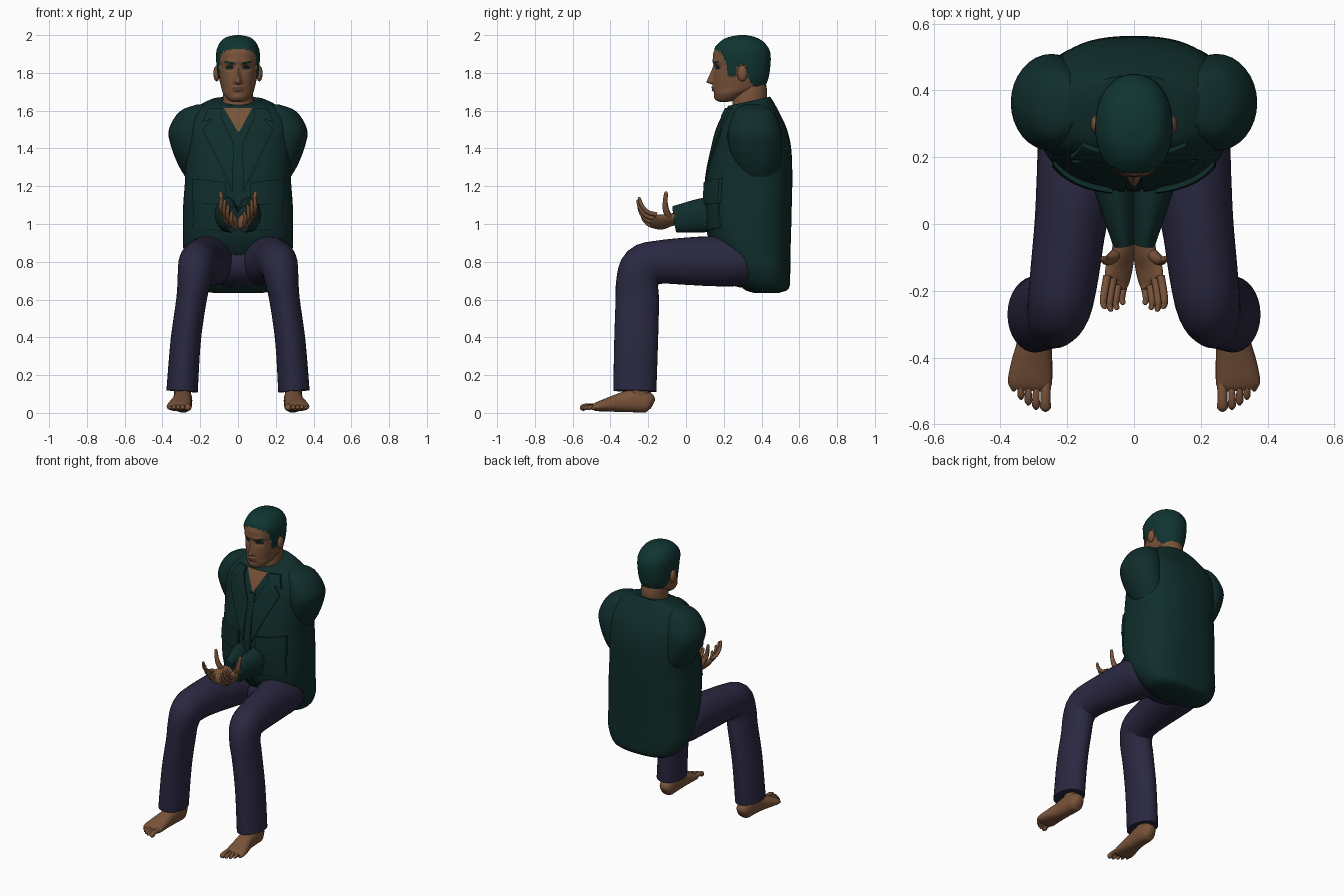
import bpy, bmesh, math
from math import sin, cos, pi, exp
from mathutils import Vector
from mathutils.bvhtree import BVHTree


def material(name, rgb):
    m = bpy.data.materials.new(name)
    m.diffuse_color = (*rgb, 1)
    return m


JACKET = material("dark teal cloth", (0.005, 0.027, 0.025))
TROUSER = material("dark indigo cloth", (0.023, 0.021, 0.052))
SKIN = material("brown skin", (0.19, 0.087, 0.042))
HAIR = material("teal black hair", (0.005, 0.035, 0.031))
EYE = material("eye dark", (0.006, 0.014, 0.016))
LIP = material("lip brown", (0.12, 0.05, 0.028))


def finish(name, bm, mats, angle=50):
    bmesh.ops.recalc_face_normals(bm, faces=bm.faces[:])
    me = bpy.data.meshes.new(name)
    for f in bm.faces:
        f.smooth = True
    bm.to_mesh(me)
    bm.free()
    for m in mats:
        me.materials.append(m)
    me.set_sharp_from_angle(angle=math.radians(angle))
    ob = bpy.data.objects.new(name, me)
    bpy.context.collection.objects.link(ob)
    return ob


def spline(rows, steps):
    """Catmull-Rom through rows of numbers."""
    out = []
    for i in range(len(rows) - 1):
        p0, p1, p2 = rows[max(i - 1, 0)], rows[i], rows[i + 1]
        p3 = rows[min(i + 2, len(rows) - 1)]
        for k in range(steps):
            t = k / steps
            out.append([0.5 * (2 * b + (c - a) * t + (2 * a - 5 * b + 4 * c - d) * t * t
                               + (3 * b - a - 3 * c + d) * t ** 3)
                        for a, b, c, d in zip(p0, p1, p2, p3)])
    out.append(list(rows[-1]))
    return out


def loft_bm(rows, steps=4, n=24, side=(1, 0, 0), flat=False, power=2.0):
    """Skin rings (x, y, z, half width, half depth, tilt) along a path."""
    rows = spline(rows, steps)
    bm = bmesh.new()
    rings = []
    for i, r in enumerate(rows):
        c = Vector(r[:3])
        t = Vector(rows[min(i + 1, len(rows) - 1)][:3]) - Vector(rows[max(i - 1, 0)][:3])
        if flat:
            t = Vector((0, 0, 1))
        t.normalize()
        s = Vector(side)
        s = (s - t * s.dot(t)).normalized()
        u = t.cross(s)
        ring = []
        for k in range(n):
            ca, sa = cos(2 * pi * k / n), sin(2 * pi * k / n)
            p = c + s * (r[3] * math.copysign(abs(ca) ** (2 / power), ca)) \
                + u * (r[4] * math.copysign(abs(sa) ** (2 / power), sa))
            if len(r) > 5:
                p.z += r[5] * (p.y - c.y)
            ring.append(bm.verts.new(p))
        rings.append(ring)
    for a, b in zip(rings, rings[1:]):
        for k in range(n):
            bm.faces.new((a[k], a[(k + 1) % n], b[(k + 1) % n], b[k]))
    bm.faces.new(rings[0])
    bm.faces.new(rings[-1])
    return bm


def loft(name, rows, mat, **kw):
    return finish(name, loft_bm(rows, **kw), [mat])


def levels(table):
    """(z, front y, back y, half width[, tilt]) to loft rows."""
    return [(0, (f + b) / 2, z, w, (b - f) / 2, *rest) for z, f, b, w, *rest in table]


def ball(name, loc, scale, mat):
    bm = bmesh.new()
    bmesh.ops.create_uvsphere(bm, u_segments=24, v_segments=14, radius=1)
    for v in bm.verts:
        v.co = Vector([a * b + c for a, b, c in zip(v.co, scale, loc)])
    return finish(name, bm, [mat])


# Jacket body
body = loft("jacket_body", levels([
    (0.635, 0.36, 0.49, 0.13, 0), (0.66, 0.30, 0.545, 0.22, 0), (0.75, 0.24, 0.552, 0.275, 0),
    (0.85, 0.165, 0.553, 0.288, 0), (0.94, 0.12, 0.556, 0.292, 0), (1.10, 0.105, 0.56, 0.29, 0),
    (1.25, 0.11, 0.563, 0.28, 0), (1.40, 0.14, 0.557, 0.285, 0), (1.50, 0.165, 0.535, 0.29, 0),
    (1.57, 0.19, 0.50, 0.27, 0.05), (1.625, 0.21, 0.465, 0.205, 0.15),
    (1.65, 0.225, 0.445, 0.15, 0.22)]), JACKET, n=64, flat=True, power=2.5)
tree = BVHTree.FromPolygons([v.co for v in body.data.vertices],
                            [p.vertices[:] for p in body.data.polygons])


def plate(name, corners, mat, lift, n=10):
    """Thin patch laid on the jacket front; corners are (x, z) in order."""
    a, b, c, d = [Vector(p) for p in corners]
    bm = bmesh.new()
    grid = []
    for i in range(n + 1):
        for j in range(n + 1):
            p = a.lerp(b, i / n).lerp(d.lerp(c, i / n), j / n)
            hit = tree.ray_cast(Vector((p.x, -1, p.y)), Vector((0, 1, 0)))[0]
            y = hit.y if hit else 0.25
            grid.append((bm.verts.new((p.x, y - lift, p.y)), bm.verts.new((p.x, y + 0.003, p.y))))
    for layer in (0, 1):
        for i in range(n):
            for j in range(n):
                q = i * (n + 1) + j
                bm.faces.new([grid[m][layer] for m in (q, q + 1, q + n + 2, q + n + 1)])
    rim = [k for k in range(n)] + [k * (n + 1) + n for k in range(n)] \
        + [n * (n + 1) + n - k for k in range(n)] + [(n - k) * (n + 1) for k in range(n)]
    for p, q in zip(rim, rim[1:] + rim[:1]):
        bm.faces.new((grid[p][0], grid[q][0], grid[q][1], grid[p][1]))
    return finish(name, bm, [mat], 35)


# Open neck, front edge, lapels, collar and pockets
plate("open_neck_skin", [(-0.075, 1.615), (0.075, 1.615), (0.008, 1.49), (-0.002, 1.49)], SKIN, 0.004)
plate("front_edge", [(-0.022, 1.48), (0.02, 1.48), (0.02, 0.8), (-0.022, 0.8)], JACKET, 0.007, 14)
for s in (-1, 1):
    plate("lapel", [(s * 0.10, 1.60), (s * 0.185, 1.50), (s * 0.03, 1.17), (s * 0.022, 1.42)], JACKET, 0.009)
    plate("collar_leaf", [(s * 0.085, 1.615), (s * 0.155, 1.615), (s * 0.19, 1.54), (s * 0.09, 1.57)], JACKET, 0.013)
    plate("pocket", [(s * 0.07, 1.21), (s * 0.235, 1.23), (s * 0.24, 0.98), (s * 0.07, 0.96)], JACKET, 0.008)
    plate("pocket_flap", [(s * 0.065, 1.22), (s * 0.24, 1.24), (s * 0.245, 1.11), (s * 0.065, 1.10)], JACKET, 0.016)

# Neck
loft("neck", levels([(1.55, 0.25, 0.42, 0.09), (1.64, 0.245, 0.425, 0.082), (1.70, 0.25, 0.43, 0.08),
                     (1.76, 0.27, 0.42, 0.075)]), SKIN, n=32, flat=True)

# Head with face relief, hair, eyes and lips
bm = loft_bm(levels([
    (1.646, 0.18, 0.22, 0.025), (1.658, 0.158, 0.27, 0.052), (1.69, 0.15, 0.33, 0.078),
    (1.72, 0.147, 0.40, 0.088), (1.76, 0.146, 0.425, 0.097), (1.80, 0.148, 0.435, 0.103),
    (1.84, 0.147, 0.44, 0.107), (1.88, 0.142, 0.442, 0.11), (1.92, 0.15, 0.435, 0.107),
    (1.96, 0.185, 0.405, 0.088), (1.982, 0.225, 0.365, 0.06), (1.993, 0.28, 0.32, 0.015)]),
    steps=7, n=128, flat=True, power=2.15)


def g(v, c, w):
    return exp(-((v - c) / w) ** 2)


def hairline(y):
    pts = [(0, 1.93), (0.15, 1.93), (0.19, 1.905), (0.215, 1.86), (0.225, 1.785), (0.265, 1.785),
           (0.275, 1.84), (0.315, 1.84), (0.335, 1.76), (0.38, 1.715), (0.6, 1.70)]
    for (y0, z0), (y1, z1) in zip(pts, pts[1:]):
        if y <= y1:
            return z0 + (z1 - z0) * (y - y0) / (y1 - y0) + 0.004 * sin(y * 420)
    return 1.7


bm.normal_update()
moves = []
for v in bm.verts:
    x, y, z = v.co
    d = Vector()
    if z > hairline(y):
        d = Vector((x, y - 0.3, z - 1.82)).normalized() * 0.007
    elif y < 0.23:
        w = 0.007 + 0.011 * max(0, min(1, (1.83 - z) / 0.08))
        ridge = max(0, min(1, (1.845 - z) / 0.09)) if z > 1.75 else g(z, 1.75, 0.009)
        d.y -= 0.037 * ridge * g(x, 0, w)
        d.y += 0.013 * g(abs(x), 0.042, 0.022) * g(z, 1.828, 0.016)
        d.y -= 0.007 * g(abs(x), 0.04, 0.04) * g(z, 1.858, 0.012)
        d.y -= 0.012 * g(x, 0, 0.026) * (g(z, 1.724, 0.008) + g(z, 1.709, 0.007))
        d.y -= 0.005 * g(x, 0, 0.025) * g(z, 1.672, 0.014)
    moves.append((v, d))
for f in bm.faces:
    c = f.calc_center_median()
    ax = abs(c.x)
    if c.z > hairline(c.y):
        f.material_index = 1
    elif c.y < 0.24:
        if ((ax - 0.044) / 0.024) ** 2 + ((c.z - 1.828) / 0.011) ** 2 < 1:
            f.material_index = 2
        elif 0.016 < ax < 0.072 and abs(c.z - 1.848 - 0.2 * (ax - 0.016) + 5 * (ax - 0.05) ** 2 * (ax > 0.05)) < 0.005:
            f.material_index = 1
        elif (ax / 0.031) ** 2 + ((c.z - 1.716) / 0.011) ** 2 < 1:
            f.material_index = 3
for v, d in moves:
    v.co += d
finish("head", bm, [SKIN, HAIR, EYE, LIP], 70)

for s in (-1, 1):
    # Ear
    ball("ear", (s * 0.113, 0.298, 1.797), (0.017, 0.027, 0.042), SKIN)

    # Upper sleeve, tucked into the body, and forearm sleeve
    loft("upper_sleeve", [(s * x, y, z, a, b) for x, y, z, a, b in (
        (0.19, 0.355, 1.632, 0.03, 0.05), (0.225, 0.358, 1.595, 0.085, 0.105),
        (0.248, 0.362, 1.50, 0.118, 0.14), (0.245, 0.367, 1.42, 0.112, 0.142),
        (0.215, 0.375, 1.32, 0.105, 0.125), (0.185, 0.38, 1.25, 0.095, 0.095))],
        JACKET, n=32, flat=True)
    loft("forearm_sleeve", [(s * 0.075, 0.2, 1.06, 0.07, 0.095), (s * 0.052, 0.08, 1.045, 0.058, 0.09),
                            (s * 0.03, -0.06, 1.025, 0.033, 0.07)], JACKET, n=24)

    # Palm, fingers and thumb
    loft("palm", [(s * 0.028, -0.03, 1.03, 0.04, 0.026), (s * 0.032, -0.08, 1.022, 0.042, 0.024),
                  (s * 0.043, -0.125, 1.01, 0.052, 0.022), (s * 0.052, -0.17, 1.015, 0.048, 0.016),
                  (s * 0.054, -0.182, 1.022, 0.03, 0.008)],
         SKIN, n=20, side=(s * 0.72, 0, 0.69))
    for i in range(4):
        t = i / 3
        bx, bz = 0.025 + 0.055 * t, 0.985 + 0.065 * t
        ln = (0.8, 0.95, 1.0, 0.92)[i]
        loft("finger", [(s * bx, -0.155, bz, 0.012, 0.012),
                        (s * (bx + 0.008), -0.155 - 0.05 * ln, bz + 0.012, 0.0115, 0.0115),
                        (s * (bx + 0.012), -0.155 - 0.085 * ln, bz + 0.05 * ln, 0.0105, 0.0105),
                        (s * (bx + 0.008), -0.155 - 0.1 * ln, bz + 0.092 * ln, 0.008, 0.008),
                        (s * (bx + 0.007), -0.155 - 0.101 * ln, bz + 0.1 * ln, 0.003, 0.003)], SKIN, n=12)
    loft("thumb", [(s * 0.05, -0.085, 1.03, 0.017, 0.017), (s * 0.07, -0.105, 1.07, 0.017, 0.017),
                   (s * 0.083, -0.11, 1.115, 0.013, 0.013), (s * 0.092, -0.106, 1.16, 0.01, 0.01),
                   (s * 0.094, -0.105, 1.172, 0.004, 0.004)], SKIN, n=12, side=(1, 0, 0))

    # Trouser leg, bent at the knee
    loft("trouser_leg", [(s * x, y, z, a, b) for x, y, z, a, b in (
        (0.12, 0.42, 0.80, 0.10, 0.10), (0.145, 0.28, 0.80, 0.138, 0.128),
        (0.168, 0.14, 0.803, 0.124, 0.132), (0.19, 0.0, 0.803, 0.108, 0.125),
        (0.207, -0.14, 0.798, 0.103, 0.115), (0.22, -0.228, 0.772, 0.098, 0.118),
        (0.233, -0.258, 0.69, 0.088, 0.112), (0.248, -0.258, 0.59, 0.08, 0.115),
        (0.277, -0.264, 0.38, 0.08, 0.116), (0.296, -0.271, 0.115, 0.083, 0.114))], TROUSER, n=32)

    # Ankle, foot and toes
    loft("ankle", [(s * 0.292, -0.24, 0.05, 0.045, 0.05), (s * 0.293, -0.25, 0.12, 0.045, 0.055),
                   (s * 0.293, -0.26, 0.22, 0.045, 0.055)], SKIN, n=20)
    loft("foot", [(s * x, y, z, a, b) for x, y, z, a, b in (
        (0.29, -0.175, 0.045, 0.022, 0.025), (0.29, -0.20, 0.055, 0.044, 0.053),
        (0.292, -0.27, 0.065, 0.05, 0.062), (0.297, -0.35, 0.054, 0.052, 0.05),
        (0.306, -0.42, 0.042, 0.062, 0.035), (0.312, -0.475, 0.032, 0.066, 0.023),
        (0.314, -0.497, 0.028, 0.055, 0.012))], SKIN, n=28, power=2.4)
    for i in range(5):
        x = (0.265, 0.293, 0.316, 0.338, 0.36)[i]
        tip = (-0.56, -0.555, -0.542, -0.525, -0.50)[i]
        r = (0.017, 0.012, 0.0115, 0.011, 0.011)[i]
        loft("toe", [(s * (x - 0.002), -0.45, 0.032, r, r), (s * x, tip + 0.04, 0.036, r * 0.85, r * 0.85),
                     (s * x, tip + 0.012, 0.026, r, r), (s * x, tip, 0.021, r * 0.35, r * 0.35)], SKIN, n=12)

# Trouser seat
ball("trouser_seat", (0, 0.33, 0.785), (0.2, 0.18, 0.125), TROUSER)
